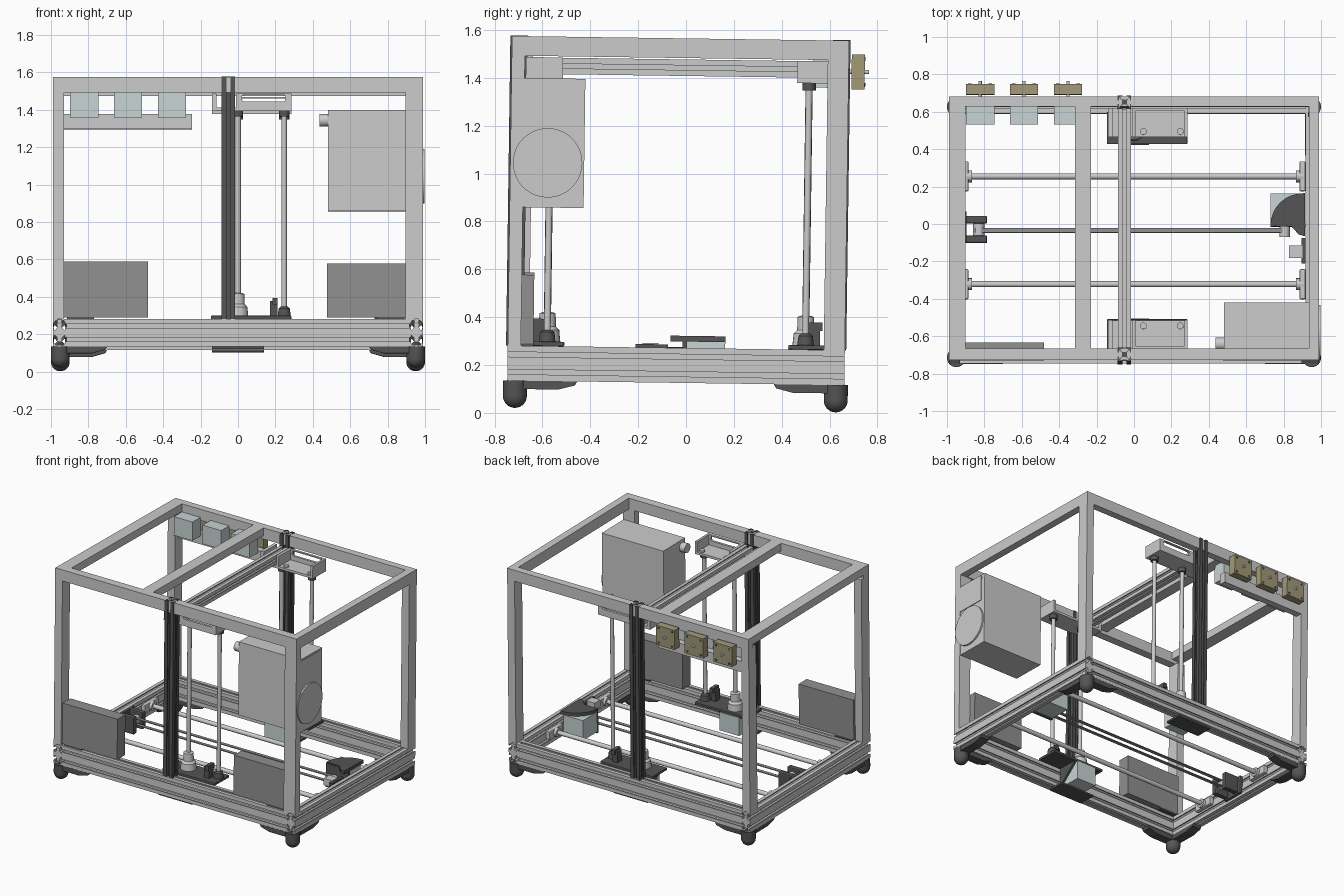
import bpy, bmesh, math
from mathutils import Matrix, Vector

if "Cube" in bpy.data.objects:
    bpy.data.objects.remove(bpy.data.objects["Cube"])

def mat(name, c):
    m = bpy.data.materials.new(name)
    m.diffuse_color = (*c, 1)
    m.use_nodes = True
    m.node_tree.nodes["Principled BSDF"].inputs["Base Color"].default_value = m.diffuse_color
    return m

DARK = mat("dark_plastic", (0.09, 0.09, 0.09))
SLATE = mat("supply_grey", (0.28, 0.28, 0.28))
PALE = mat("motor_pale", (0.58, 0.66, 0.66))
BRASS = mat("feeder_olive", (0.36, 0.32, 0.19))
YC = -0.0445          # middle of the frame in y

def finish(name, bm, m=None, smooth=False):
    bmesh.ops.recalc_face_normals(bm, faces=bm.faces)
    for f in bm.faces:
        f.smooth = smooth
    if smooth:
        for e in bm.edges:
            if len(e.link_faces) == 2 and e.calc_face_angle() > 0.6:
                e.smooth = False
    me = bpy.data.meshes.new(name)
    bm.to_mesh(me)
    bm.free()
    ob = bpy.data.objects.new(name, me)
    bpy.context.collection.objects.link(ob)
    if m:
        me.materials.append(m)
    return ob

def box(name, x, y, z, m=None, bevel=0):
    bm = bmesh.new()
    lo, hi = [Vector(v) for v in zip(*[sorted(a) for a in (x, y, z)])]
    bmesh.ops.create_cube(bm, size=1)
    for v in bm.verts:
        v.co = [(lo[i] + hi[i]) / 2 + v.co[i] * (hi[i] - lo[i]) for i in range(3)]
    if bevel:
        bmesh.ops.bevel(bm, geom=bm.edges[:], offset=bevel, segments=2, affect='EDGES', profile=0.5)
    return finish(name, bm, m)

AXES = {'x': ((0, 1, 0), (0, 0, 1), (1, 0, 0)), 'y': ((1, 0, 0), (0, 0, 1), (0, 1, 0)),
        'z': ((1, 0, 0), (0, 1, 0), (0, 0, 1))}

def prism(name, pts, axis, a, b, m=None):
    """Extrude a flat outline along an axis from a to b."""
    u, v, w = [Vector(k) for k in AXES[axis]]
    bm = bmesh.new()
    f = bm.faces.new([bm.verts.new(u * p + v * q + w * a) for p, q in pts])
    r = bmesh.ops.extrude_face_region(bm, geom=[f])
    bmesh.ops.translate(bm, vec=w * (b - a), verts=[g for g in r['geom'] if isinstance(g, bmesh.types.BMVert)])
    return finish(name, bm, m)

def lathe(name, prof, loc, axis='z', m=None, n=24):
    """Turn (radius, height) points about an axis through loc."""
    u, v, w = [Vector(k) for k in AXES[axis]]
    bm = bmesh.new()
    rings = [[bm.verts.new(Vector(loc) + w * h + (u * math.cos(t) + v * math.sin(t)) * r)
              for t in [2 * math.pi * i / n for i in range(n)]] for r, h in prof]
    for p, q in zip(rings, rings[1:]):
        for i in range(n):
            bm.faces.new((p[i], p[(i + 1) % n], q[(i + 1) % n], q[i]))
    bm.faces.new(rings[0])
    bm.faces.new(rings[-1])
    return finish(name, bm, m, True)

def rod(name, r, loc, length, axis='z', m=None, n=20):
    return lathe(name, [(r, 0), (r, length)], loc, axis, m, n)

def slotted(name, axis, u0, v0, a, b, s=0.073, nv=1, m=None):
    """T-slot extrusion, one unit wide and nv units tall."""
    slot = [(-.14, 0), (-.14, .1), (-.3, .1), (-.3, .17), (-.14, .32),
            (.14, .32), (.3, .17), (.3, .1), (.14, .1), (.14, 0)]
    pts = [(0, 0)] + [(.5 + p, d) for p, d in slot] + [(1, 0)]
    for k in range(nv):
        pts += [(1 - d, k + .5 + p) for p, d in slot]
    pts += [(1, nv)] + [(.5 - p, nv - d) for p, d in slot] + [(0, nv)]
    for k in reversed(range(nv)):
        pts += [(d, k + .5 - p) for p, d in slot]
    return prism(name, [(u0 + p * s, v0 + q * s) for p, q in pts], axis, a, b, m)

# base extrusions
for s, side in ((-1, "left"), (1, "right")):
    slotted("base_" + side, 'y', s * .9535 - .0365, .125, -.749, .66, nv=2)
slotted("base_front", 'x', -.749, .125, -.917, .917, nv=2)
slotted("base_rear", 'x', .587, .125, -.917, .917, nv=2)

# upright posts and top frame
TOP, UND = 1.565, 1.483
box("post_front_left", (-.99, -.93), (-.749, -.66), (.271, UND))
box("post_front_right", (.895, .99), (-.749, -.694), (.271, UND))
box("post_rear_left", (-.99, -.93), (.572, .66), (.271, UND))
box("post_rear_right", (.93, .99), (.572, .66), (.271, UND))
box("top_front", (-.99, .99), (-.749, -.687), (UND, TOP))
box("top_rear", (-.99, .99), (.606, .66), (UND, TOP))
box("top_left", (-.99, -.9), (-.687, .606), (1.508, TOP))
box("top_right", (.935, .99), (-.687, .606), (UND, TOP))
box("top_crossbeam", (-.315, -.23), (-.687, .606), (1.508, TOP))

# gantry columns and bridge
slotted("column_front", 'z', -.088, -.756, .271, TOP + .003, m=DARK)
slotted("column_rear", 'z', -.088, .593, .271, TOP + .003, m=DARK)
slotted("gantry_bridge", 'y', -.086, 1.408, -.683, .593, s=.069)

# vertical axis parts, mirrored front and rear
for s, end in ((-1, "front"), (1, "rear")):
    Y = lambda *d: [YC + s * k for k in d]
    y0 = Y(.54)[0]
    box("z_top_floor_" + end, (-.14, .287), Y(.49, .645), (1.385, 1.402))
    box("z_top_end_" + end, (.27, .287), Y(.49, .645), (1.402, 1.478))
    box("z_top_rib_" + end, (-.012, .008), Y(.49, .645), (1.402, 1.478))
    box("z_top_flange_" + end, (-.14, -.115), Y(.49, .645), (1.402, 1.478))
    wall = box("z_top_wall_" + end, (.008, .27), Y(.628, .645), (1.402, 1.478))
    cut = box("slot_cutter_" + end, (.02, .255), Y(.6, .67), (1.435, 1.47), bevel=.012)
    cut.hide_render = True
    cut.hide_viewport = True
    cut.display_type = 'WIRE'
    mod = wall.modifiers.new("slot", 'BOOLEAN')
    mod.object = cut
    mod.solver = 'EXACT'
    for x in (.02, .247):
        lathe("z_top_boss_%s" % end, [(.028, 0), (.028, .03)], (x if x > .1 else 0, y0, 1.355), m=DARK)
        lathe("z_top_screw_%s" % end, [(.018, 0), (.018, .012)], (x + (.0 if x > .1 else .03), y0 - s * .02, 1.402))
    rod("lead_screw_" + end, .015, (.0, y0, .3), 1.09)
    rod("z_smooth_rod_" + end, .014, (.247, y0, .28), 1.11)
    box("z_low_plate_" + end, (-.145, .285), Y(.468, .64), (.271, .29), DARK, .004)
    lathe("z_coupler_" + end, [(.055, 0), (.05, .05), (.036, .065), (.034, .12), (.02, .125)], (0, y0, .288))
    lathe("z_rod_socket_" + end, [(.035, 0), (.03, .04), (.02, .05)], (.247, y0, .289), m=DARK)
    box("z_clamp_" + end, (.17, .21), Y(.55, .6), (.29, .37), DARK)
    box("z_clamp_head_" + end, (.185, .212), Y(.54, .61), (.35, .385), DARK)
    box("z_motor_" + end, (-.08, .08), Y(.465, .628), (.135, .271), PALE)
    box("z_motor_cap_" + end, (-.14, .14), Y(.56, .69), (.112, .125), DARK)
    tri = [(YC + s * d, z) for d, z in ((.47, .271), (.63, .271), (.63, .13))]
    for x in (-.1, .085):
        prism("z_gusset_" + end, tri, 'x', x, x + .015, DARK)

# horizontal bed rods and end holders
for y in (.252, -.325):
    rod("bed_rod", .016, (-.915, y, .21), 1.83, 'x')
    for s in (-1, 1):
        box("rod_holder", (s * .917, s * .885), (y - .08, y + .08), (.18, .24), bevel=.006)
        rod("rod_collar", .032, (s * .885 - .02, y, .21), .04, 'x')

# belt, idler, motor and pulley
for z in (.195, .24):
    box("belt", (-.85, .8), (-.05, -.025), (z, z + .006), SLATE)
box("idler_plate", (-.917, -.895), (-.105, .065), (.14, .275), DARK, .006)
for y in ((-.105, -.065), (.0, .04)):
    box("idler_cheek", (-.9, -.785), y, (.15, .275), DARK, .008)
rod("idler_wheel", .03, (-.83, -.065, .22), .065, 'y')
box("bed_motor", (.73, .89), (.0, .16), (.15, .298), PALE)
box("bed_motor_plate", (.73, .917), (-.018, 0), (.14, .315), DARK)
arc = [(.915, -.07), (.88, -.06), (.84, -.015), (.73, -.01)]
arc += [(.905 - .175 * math.cos(t), -.01 + .17 * math.sin(t)) for t in [k * math.pi / 16 for k in range(1, 9)]]
prism("bed_motor_hood", arc + [(.915, .16)], 'z', .298, .322, DARK)
rod("bed_pulley", .028, (.805, -.072, .22), .055, 'y')
box("limit_switch", (.83, .9), (-.185, -.12), (.24, .29))
box("limit_switch_base", (.895, .917), (-.215, -.08), (.21, .285), DARK)

# control box with fan and cable gland
box("control_box", (.48, .985), (-.694, -.44), (.85, 1.39))
box("control_box_panel", (.98, .99), (-.708, -.472), (1.19, 1.38))
rod("control_box_fan", .145, (.98, -.593, 1.037), .017, 'x', n=48)
rod("cable_gland", .034, (.437, -.66, 1.335), .05, 'x')

# power supplies
box("supply_left", (-.93, -.48), (-.735, -.642), (.28, .578), SLATE)
box("supply_right", (.475, .895), (-.735, -.642), (.28, .568), SLATE)
for x in (-.85, .81):
    box("supply_pad", (x - .065, x + .08), (-.735, -.642), (.268, .282), DARK)

# filament feeders on the rear rail
box("feeder_rail", (-.93, -.245), (.61, .66), (1.305, 1.385))
for x in (-.823, -.588, -.353):
    box("feeder_motor", (x - .076, x + .076), (.512, .612), (1.367, 1.505), PALE)
    rod("feeder_shaft", .009, (x, .612, 1.435), .132, 'y')
    box("feeder_block", (x - .076, x + .076), (.672, .727), (1.362, 1.508), BRASS)
    for i in (-1, 1):
        for j in (-1, 1):
            rod("feeder_bolt", .009, (x + i * .055, .725, 1.435 + j * .055), .005, 'y', DARK, 10)

# corner feet with dome ends and bracket arms
dome = [(.05 * math.sin(t), .061 - .05 * math.cos(t)) for t in [.05 + k * 1.52 / 8 for k in range(9)]]
for sx in (-1, 1):
    for fy, sy in ((-.716, 1), (.625, -1)):
        lathe("foot", dome + [(.05, .125)], (sx * .95, fy, 0), m=DARK, n=28)
        ax = [(sx * p, q) for p, q in ((.95, .125), (.95, .088), (.78, .088), (.71, .108), (.70, .125))]
        prism("foot_arm_x", ax, 'y', fy - .034, fy + .034, DARK)
        ay = [(fy + sy * p, q) for p, q in ((0, .125), (0, .09), (.18, .09), (.25, .108), (.26, .125))]
        prism("foot_arm_y", ay, 'x', sx * .95 - .036, sx * .95 + .036, DARK)

# the whole machine leans very slightly backwards
lean = Matrix.Rotation(-.014, 4, 'X')
for ob in bpy.data.objects:
    ob.data.transform(lean)
